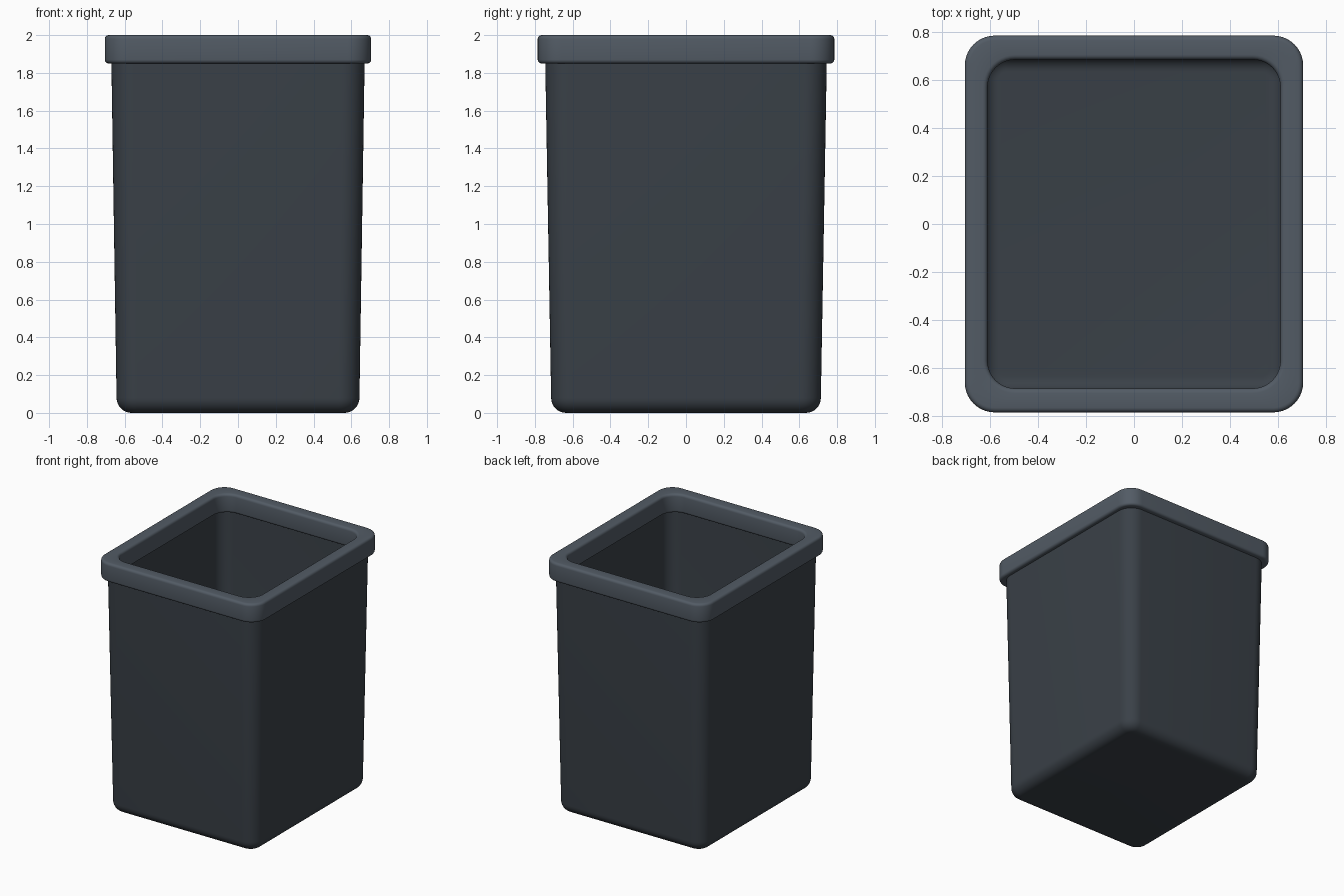
import bpy, bmesh
from math import sin, cos, pi

if "Cube" in bpy.data.objects:
    bpy.data.objects.remove(bpy.data.objects["Cube"])

STEPS = 10  # segments per rounded corner


def rounded_ring(bm, hx, hy, r, z):
    verts = []
    for i, (sx, sy) in enumerate([(1, 1), (-1, 1), (-1, -1), (1, -1)]):
        for s in range(STEPS + 1):
            a = (i + s / STEPS) * pi / 2
            verts.append(bm.verts.new((sx * (hx - r) + r * cos(a),
                                       sy * (hy - r) + r * sin(a), z)))
    return verts


def loft(name, rings, color, closed):
    bm = bmesh.new()
    loops = [rounded_ring(bm, *r) for r in rings]
    pairs = list(zip(loops, loops[1:]))
    if closed:
        pairs.append((loops[-1], loops[0]))
    else:
        bm.faces.new(loops[0])
        bm.faces.new(loops[-1])
    for a, b in pairs:
        for i in range(len(a)):
            j = (i + 1) % len(a)
            bm.faces.new((a[i], a[j], b[j], b[i]))
    bmesh.ops.recalc_face_normals(bm, faces=bm.faces)
    mesh = bpy.data.meshes.new(name)
    bm.to_mesh(mesh)
    bm.free()
    ob = bpy.data.objects.new(name, mesh)
    bpy.context.collection.objects.link(ob)
    mat = bpy.data.materials.new(name + "_plastic")
    mat.diffuse_color = (*color, 1)
    mat.use_nodes = True
    mat.node_tree.nodes["Principled BSDF"].inputs["Base Color"].default_value = mat.diffuse_color
    mesh.materials.append(mat)
    bpy.ops.object.select_all(action='DESELECT')
    ob.select_set(True)
    bpy.context.view_layer.objects.active = ob
    bpy.ops.object.shade_smooth_by_angle(angle=pi / 6)
    return ob


def fillet(hx, hy, r, z, f, n=8):
    # Quarter-round from the floor (inset by f) up to the wall
    out = []
    for i in range(n + 1):
        a = i / n * pi / 2
        d = f * (1 - sin(a))
        out.append((hx - d, hy - d, max(r - d, 0.02), z + f * (1 - cos(a))))
    return out


# Tapered bin body: outer wall up, over the lip, inner wall down to the floor
outer = fillet(0.643, 0.714, 0.11, 0.0, 0.08) + [(0.671, 0.746, 0.12, 1.9)]
inner = fillet(0.623, 0.694, 0.09, 0.02, 0.06) + [(0.651, 0.726, 0.10, 1.9)]
loft("bin_body", outer + inner[::-1], (0.042, 0.052, 0.064), False)

# Rim: rounded-section collar around the mouth
B, Z0, Z1 = 0.02, 1.85, 2.0
rim = []
for side, (hx, hy, r) in ((1, (0.705, 0.785, 0.125)), (-1, (0.61, 0.685, 0.115))):
    prof = []
    for zc, start in ((Z0 + B, -pi / 2), (Z1 - B, 0)):
        for i in range(5):
            a = start + i / 4 * pi / 2
            d = side * B * (cos(a) - 1)
            prof.append((hx + d, hy + d, r + d, zc + B * sin(a)))
    rim += prof if side == 1 else prof[::-1]
loft("bin_rim", rim, (0.085, 0.105, 0.13), True)
